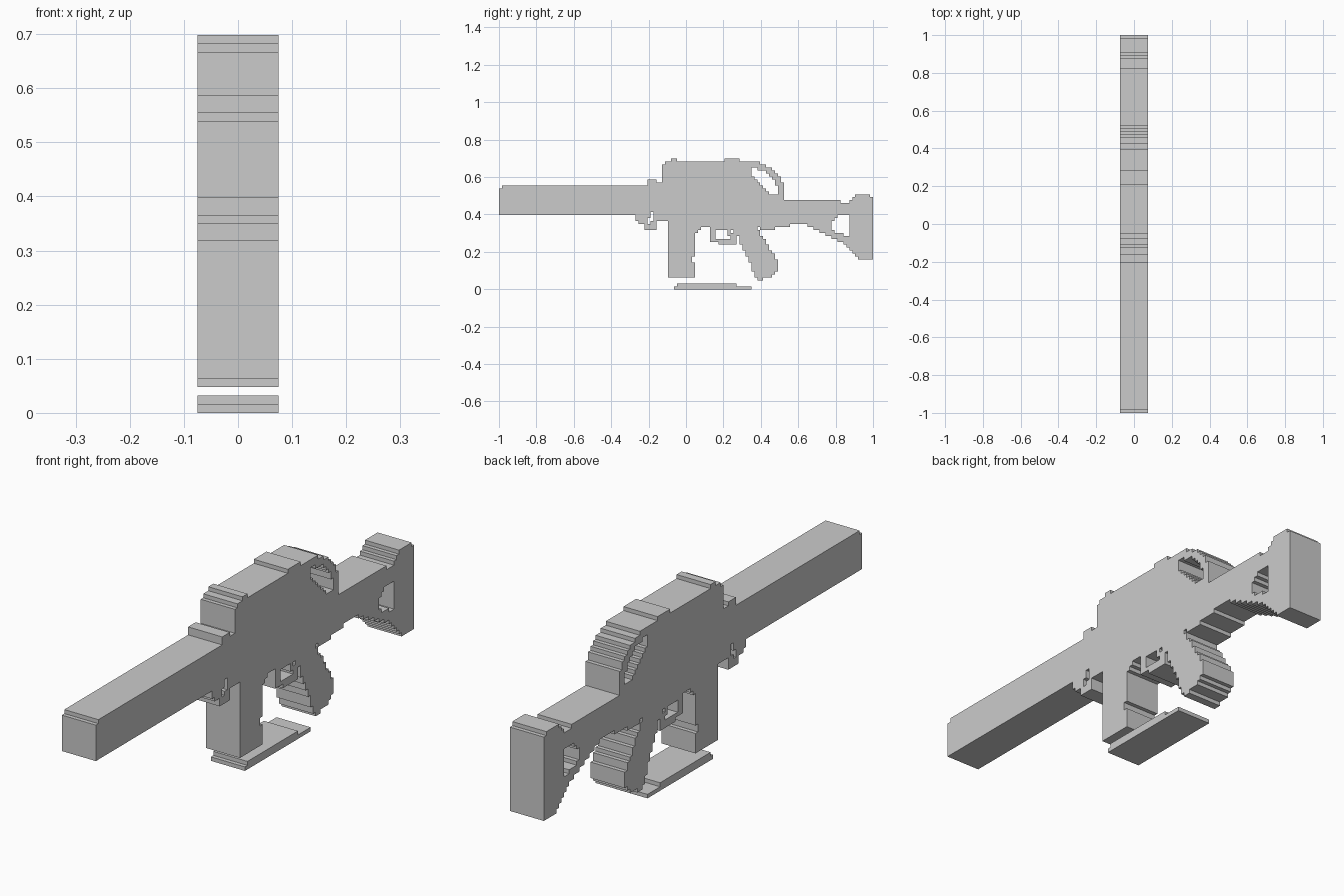
import bpy, bmesh

if "Cube" in bpy.data.objects:
    bpy.data.objects.remove(bpy.data.objects["Cube"])

U = 2 / 126          # size of one block
HALF = 0.075         # half thickness
GRID = [(j, k) for j in range(126) for k in range(44)]


# Shape rules: each returns the set of blocks it covers
def box(j0, k0, j1, k1):
    return {(j, k) for j in range(j0, j1) for k in range(k0, k1)}


def where(test):
    return {(j, k) for j, k in GRID if test(j + 0.5, k + 0.501)}


def oval(cx, cy, rx, ry):
    return where(lambda x, y: ((x - cx) / rx) ** 2 + ((y - cy) / ry) ** 2 < 1)


def poly(*pts):
    def test(x, y):
        hit = False
        for (x1, y1), (x2, y2) in zip(pts, pts[1:] + pts[:1]):
            if (y1 > y) != (y2 > y) and x < x1 + (y - y1) * (x2 - x1) / (y2 - y1):
                hit = not hit
        return hit
    return where(test)


# Barrel, sight block and catch with its slot
parts = {}
parts["barrel"] = box(0, 25, 50, 35) - {(0, 34)}
parts["front_sight_block"] = box(50, 35, 55, 37) - {(53, 36), (54, 36)}
slot = box(51, 23, 52, 26) | box(50, 22, 51, 24)
parts["front_catch"] = (box(47, 22, 53, 25) | box(49, 20, 53, 22) | {(46, 23), (46, 24)}) - slot

# Receiver and the two ribs on top
body = box(50, 25, 56, 35) | box(55, 25, 85, 43) | box(53, 23, 85, 25) | box(66, 21, 88, 23)
parts["receiver"] = (body | {(66, 19), (66, 20), (67, 20)}) - {(55, 42)} - slot
parts["top_ribs"] = box(58, 43, 60, 44) | box(76, 43, 81, 44)

# Curved loop behind the receiver, open in the middle above a sloping web
opening = oval(84, 32, 10, 9) & where(lambda x, y: y > 32 and y - 32 > (92 - x) * 6 / 7)
parts["carry_loop"] = (oval(84, 32, 12.2, 11) & box(85, 30, 96, 43)) - opening

# Magazine, trigger guard, trigger and grip
parts["magazine"] = box(57, 4, 66, 23) - {(65, 9), (65, 10)}
parts["trigger_guard"] = box(71, 15, 80, 21) - box(73, 17, 79, 20) - box(71, 15, 74, 16)
parts["trigger"] = box(77, 18, 78, 20) | {(78, 17), (78, 18)}
parts["grip"] = poly((79, 21), (87, 3), (91, 4), (94, 6), (94, 9), (87, 21))

# Neck with a stepped underside
neck = box(85, 23, 103, 30)
for i in range(3):
    neck |= box(88 + 5 * i, 20 + i, 93 + 5 * i, 23)
parts["stock_neck"] = neck

# Stock with a sloping underside, raised butt and window
window = poly((112, 20), (112, 23), (114, 25), (118, 25), (118, 18))
butt = poly((118, 30), (120, 32), (125, 32), (126, 31), (126, 30))
wedge = poly((103, 22), (103, 30), (126, 30), (126, 10), (121, 10), (117, 15), (107, 20))
parts["stock"] = (wedge | butt) - window - box(115, 29, 118, 30)

# Loose plate below
parts["base_plate"] = box(59, 0, 85, 1) | box(60, 1, 80, 2)

# Give each block to the first part that claims it
solid = set()
for name in parts:
    parts[name] -= solid
    solid |= parts[name]


# Skin each part, leaving out the walls between touching parts
def build(name, cells):
    bm = bmesh.new()
    cache = {}

    def v(s, j, k):
        if (s, j, k) not in cache:
            cache[s, j, k] = bm.verts.new((s * HALF, j * U - 1, k * U))
        return cache[s, j, k]

    for j, k in sorted(cells):
        ring = [(j, k), (j + 1, k), (j + 1, k + 1), (j, k + 1)]
        bm.faces.new([v(1, *c) for c in ring])
        bm.faces.new([v(-1, *c) for c in reversed(ring)])
        for i, (dj, dk) in enumerate([(0, -1), (1, 0), (0, 1), (-1, 0)]):
            if (j + dj, k + dk) not in solid:
                a, b = ring[i], ring[(i + 1) % 4]
                bm.faces.new([v(-1, *a), v(-1, *b), v(1, *b), v(1, *a)])
    mesh = bpy.data.meshes.new(name)
    bm.to_mesh(mesh)
    bm.free()
    bpy.context.collection.objects.link(bpy.data.objects.new(name, mesh))


for name, cells in parts.items():
    build(name, cells)
